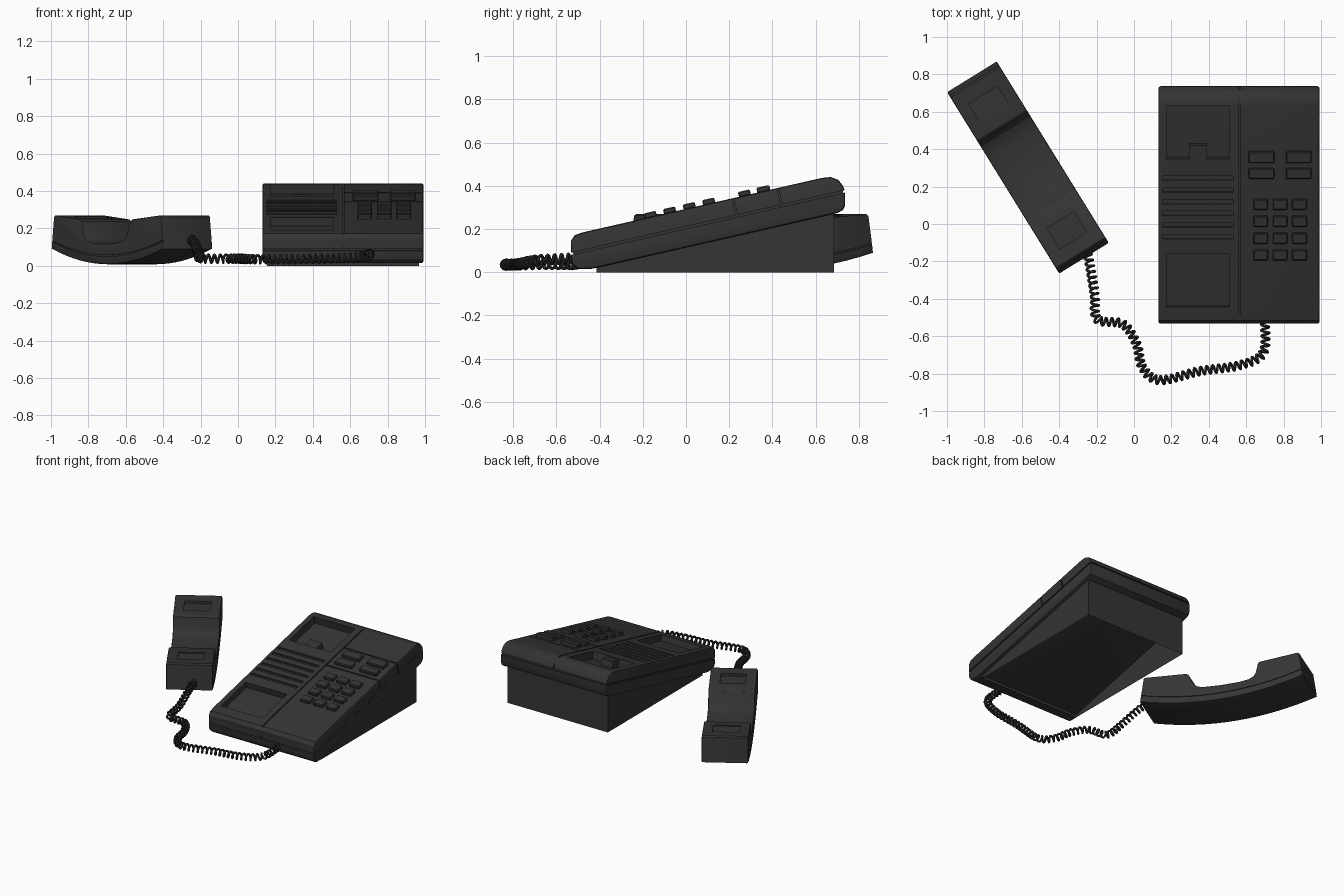
import bpy, bmesh, math
from mathutils import Matrix, Vector

if "Cube" in bpy.data.objects:
    bpy.data.objects.remove(bpy.data.objects["Cube"])


def material(name, g):
    m = bpy.data.materials.new(name)
    m.diffuse_color = (g, g, g, 1)
    m.use_nodes = True
    m.node_tree.nodes["Principled BSDF"].inputs["Base Color"].default_value = m.diffuse_color
    return m


DARK = material("dark_plastic", 0.035)
CORD = material("cord_plastic", 0.015)


def prism(bm, pts, x0, x1, bevel=0.0):
    """Extrude a (y, z) profile from x0 to x1, optionally rounding the cap edges."""
    a = [bm.verts.new((x0, y, z)) for y, z in pts]
    b = [bm.verts.new((x1, y, z)) for y, z in pts]
    n = len(pts)
    caps = [bm.faces.new(a), bm.faces.new(b[::-1])]
    faces = caps + [bm.faces.new((a[i], b[i], b[(i + 1) % n], a[(i + 1) % n])) for i in range(n)]
    bmesh.ops.recalc_face_normals(bm, faces=faces)
    if bevel:
        edges = list({e for f in caps for e in f.edges})
        bmesh.ops.bevel(bm, geom=edges, offset=bevel, segments=2, profile=0.5, affect='EDGES')


def box(bm, x0, x1, y0, y1, z0, z1):
    prism(bm, [(y0, z0), (y1, z0), (y1, z1), (y0, z1)], x0, x1)


def make(name, bm, matrix=Matrix(), mat=DARK):
    me = bpy.data.meshes.new(name)
    bm.to_mesh(me)
    bm.free()
    ob = bpy.data.objects.new(name, me)
    ob.matrix_world = matrix
    me.materials.append(mat)
    bpy.context.collection.objects.link(ob)
    return ob


def activate(ob):
    bpy.context.view_layer.update()
    bpy.ops.object.select_all(action='DESELECT')
    ob.select_set(True)
    bpy.context.view_layer.objects.active = ob


def carve(ob, cutter):
    cutter.hide_render = True
    m = ob.modifiers.new("carve", 'BOOLEAN')
    m.object, m.operation, m.solver, m.use_self = cutter, 'DIFFERENCE', 'EXACT', True
    activate(ob)
    bpy.ops.object.modifier_apply(modifier=m.name)
    bpy.data.objects.remove(cutter)
    bpy.ops.object.shade_smooth_by_angle(angle=math.radians(28))


# frame of the sloping top: local y runs up the slope, local z = 0 is the surface
TILT = math.atan(0.2279)
C = math.cos(TILT)
top = Matrix.Translation((0, 0, 0.294)) @ Matrix.Rotation(TILT, 4, 'X')

# sloping body slab
bm = bmesh.new()
prism(bm, [(-0.50, 0.015), (-0.525, 0.035), (-0.533, 0.06), (-0.533, 0.145), (-0.515, 0.172), (-0.477, 0.185),
           (0.63, 0.437), (0.67, 0.441), (0.705, 0.428), (0.727, 0.40), (0.737, 0.37), (0.737, 0.31),
           (0.727, 0.288), (0.70, 0.274), (-0.44, 0.015)], 0.13, 0.993, 0.013)
body = make("body", bm)

# recesses, slots and seams of the body
bm = bmesh.new()
box(bm, 0.174, 0.51, 0.347 / C, 0.63 / C, -0.055, 0.1)
box(bm, 0.174, 0.51, -0.445 / C, -0.16 / C, -0.045, 0.1)
for i in range(6):
    v = 0.25 - i * 0.064
    box(bm, 0.153, 0.529, v - 0.012, v + 0.012, -0.014, 0.1)
SW = -0.085
box(bm, 0.558, 0.566, -0.7, 0.9, -0.009, 0.1)
box(bm, 0.558, 0.566, -0.7, -0.555, SW, 0.08)
box(bm, 0.558, 0.566, 0.725, 0.9, SW, 0.08)
for y in (0.217, 0.425):
    box(bm, 0.562, 1.1, y / C - 0.004, y / C + 0.004, -0.008, 0.11)
    box(bm, 0.985, 1.1, y / C - 0.004, y / C + 0.004, SW, 0.07)
box(bm, 0.0, 0.138, -0.8, 0.9, SW - 0.005, SW + 0.005)
box(bm, 0.985, 1.12, -0.81, 0.91, SW - 0.005, SW + 0.005)
box(bm, 0.02, 1.11, -0.79, -0.555, SW - 0.005, SW + 0.005)
box(bm, 0.02, 1.11, 0.726, 0.89, SW - 0.005, SW + 0.005)
carve(body, make("body_cutter", bm, top))

# open-bottomed wedge stand
bm = bmesh.new()
prism(bm, [(-0.415, 0), (0.685, 0), (0.685, 0.275), (-0.415, 0.025)], 0.155, 0.968)
bmesh.ops.delete(bm, geom=[f for f in bm.faces if abs(f.normal.z) > 0.5], context='FACES_ONLY')
make("wedge_stand", bm)

# hook switch
bm = bmesh.new()
box(bm, 0.297, 0.388, 0.35, 0.43, -0.058, -0.008)
make("hook_switch", bm, top)


def keys(name, cols, rows, h):
    bm = bmesh.new()
    for x0, x1 in cols:
        for y0, y1 in rows:
            box(bm, x0, x1, y0 / C, y1 / C, -0.004, h)
    ob = make(name, bm, top)
    m = ob.modifiers.new("soft", 'BEVEL')
    m.width, m.segments = 0.005, 1


# number keys and function keys
keys("number_keys", [(0.638, 0.716), (0.742, 0.82), (0.846, 0.924)],
     [(y - 0.028, y + 0.028) for y in (0.107, 0.017, -0.074, -0.163)], 0.022)
keys("function_keys", [(0.612, 0.75), (0.812, 0.95)], [(0.33, 0.39), (0.245, 0.30)], 0.022)

# handset, local y runs from earpiece to mouthpiece
hand = Matrix.Translation((-0.567, 0.302, 0)) @ Matrix.Rotation(math.atan2(-0.526, -0.851), 4, 'Z')


def belly(s):
    return 0.008 + 0.082 * (s / 0.57) ** 2


S = [-0.57 + 1.14 * i / 16 for i in range(17)]
bm = bmesh.new()
prism(bm, [(s, belly(s)) for s in S] + [
    (0.565, 0.13), (0.545, 0.262), (0.535, 0.27), (0.245, 0.248), (0.232, 0.24), (0.195, 0.165), (0.17, 0.138),
    (0.13, 0.126), (0.0, 0.118), (-0.13, 0.12), (-0.19, 0.128), (-0.225, 0.145), (-0.24, 0.17),
    (-0.255, 0.238), (-0.268, 0.248), (-0.535, 0.27), (-0.545, 0.262), (-0.565, 0.13)], -0.156, 0.156, 0.008)
handset = make("handset", bm, hand)

# handset pads and curved side seams
bm = bmesh.new()
box(bm, -0.09, 0.09, -0.455, -0.33, 0.246, 0.4)
box(bm, -0.085, 0.085, 0.33, 0.46, 0.246, 0.4)
SE = [s * 1.08 for s in S]
strip = [(s, belly(s) + 0.042) for s in SE] + [(s, belly(s) + 0.05) for s in reversed(SE)]
for x0, x1 in ((-0.3, -0.150), (0.150, 0.3)):
    prism(bm, strip, x0, x1)
carve(handset, make("handset_cutter", bm, hand))

# coiled cord: smooth path, then a helix around it
P = [Vector(p) for p in (
    (-0.25, -0.15, 0.14), (-0.232, -0.24, 0.12), (-0.21, -0.38, 0.065), (-0.195, -0.51, 0.04), (-0.06, -0.535, 0.038),
    (0.013, -0.64, 0.038), (0.045, -0.765, 0.036), (0.136, -0.835, 0.035), (0.35, -0.787, 0.036),
    (0.564, -0.755, 0.042), (0.69, -0.69, 0.055), (0.70, -0.52, 0.065))]
path = []
for i in range(len(P) - 1):
    p0, p1, p2, p3 = P[max(i - 1, 0)], P[i], P[i + 1], P[min(i + 2, len(P) - 1)]
    for k in range(40):
        t = k / 40
        path.append(0.5 * (2 * p1 + (p2 - p0) * t + (2 * p0 - 5 * p1 + 4 * p2 - p3) * t * t
                           + (3 * p1 - p0 - 3 * p2 + p3) * t ** 3))
path.append(P[-1])
dist = [0.0]
for a, b in zip(path, path[1:]):
    dist.append(dist[-1] + (b - a).length)
TURNS, STEPS, j = 52, 12, 0
coil = []
for k in range(TURNS * STEPS + 1):
    d = dist[-1] * k / (TURNS * STEPS)
    while j < len(path) - 2 and dist[j + 1] < d:
        j += 1
    t = (path[j + 1] - path[j]).normalized()
    side = t.cross(Vector((0, 0, 1))).normalized()
    c = path[j].lerp(path[j + 1], (d - dist[j]) / (dist[j + 1] - dist[j]))
    ang = 2 * math.pi * k / STEPS
    coil.append(c + 0.021 * (math.cos(ang) * side + math.sin(ang) * side.cross(t)))
cu = bpy.data.curves.new("coiled_cord", 'CURVE')
cu.dimensions = '3D'
cu.bevel_depth, cu.bevel_resolution, cu.use_fill_caps = 0.0075, 1, True
sp = cu.splines.new('POLY')
sp.points.add(len(coil) - 1)
for p, c in zip(sp.points, coil):
    p.co = (*c, 1)
cu.materials.append(CORD)
bpy.context.collection.objects.link(bpy.data.objects.new("coiled_cord", cu))
